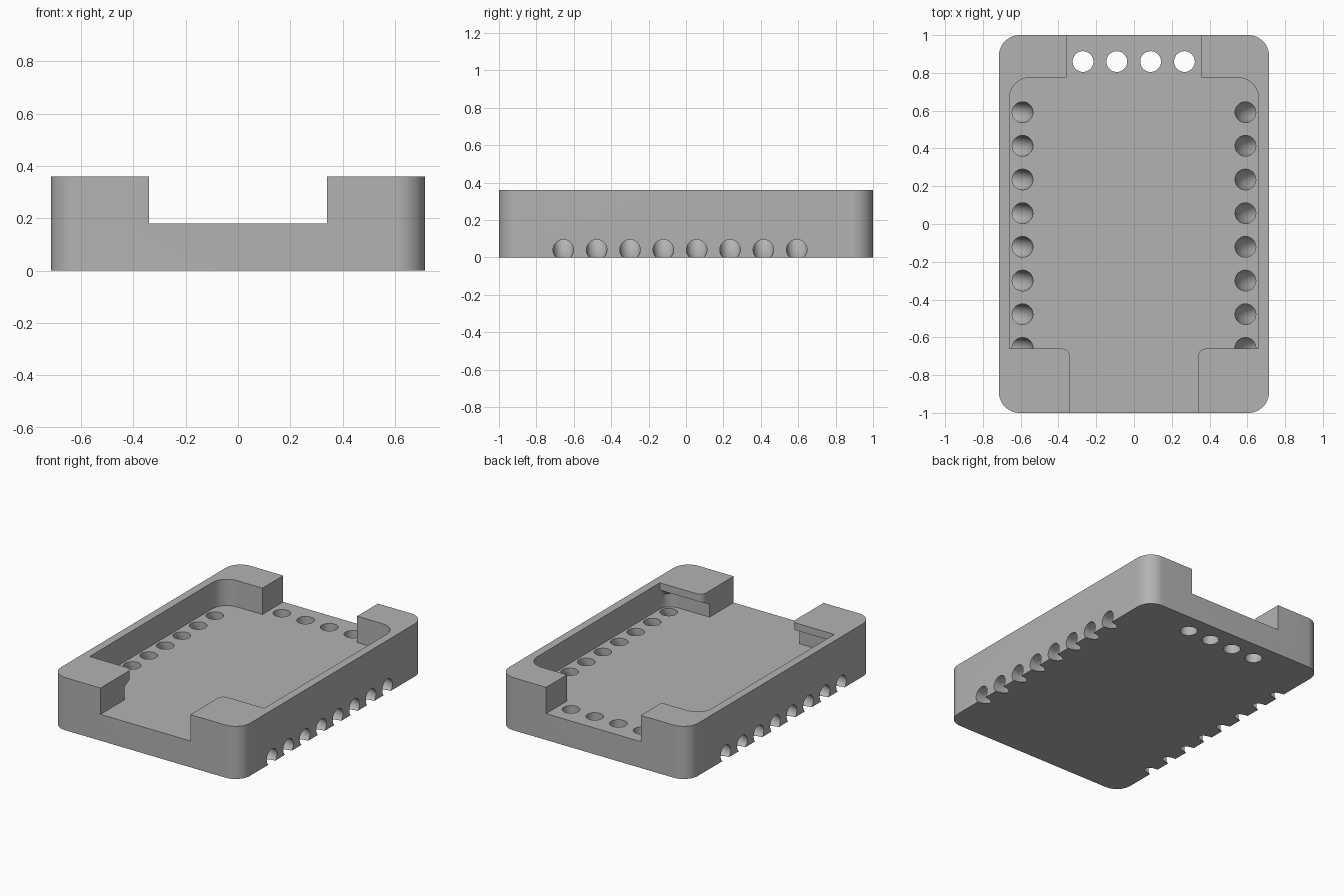
import bpy, bmesh, math
from mathutils import Vector

if "Cube" in bpy.data.objects:
    bpy.data.objects.remove(bpy.data.objects["Cube"])

FLOOR, TOP = 0.18, 0.36

grey = bpy.data.materials.new("plain grey")
grey.diffuse_color = (0.45, 0.45, 0.45, 1)
grey.use_nodes = True
grey.node_tree.nodes["Principled BSDF"].inputs["Base Color"].default_value = grey.diffuse_color


def arc(cx, cy, r, a0, a1, n=12):
    return [(cx + r * math.cos(math.radians(a0 + (a1 - a0) * i / n)),
             cy + r * math.sin(math.radians(a0 + (a1 - a0) * i / n))) for i in range(n + 1)]


def rounded_rect(x, y0, y1, r0, r1):
    """Plan outline, r0 rounds the front corners and r1 the back ones."""
    return (arc(x - r0, y0 + r0, r0, 270, 360) + arc(x - r1, y1 - r1, r1, 0, 90)
            + arc(-x + r1, y1 - r1, r1, 90, 180) + arc(-x + r0, y0 + r0, r0, 180, 270))


def loft(name, rings):
    """Closed solid through equally sized rings of points."""
    bm = bmesh.new()
    vs = [[bm.verts.new(p) for p in ring] for ring in rings]
    n = len(vs[0])
    for a, b in zip(vs, vs[1:]):
        for i in range(n):
            bm.faces.new((a[i], a[(i + 1) % n], b[(i + 1) % n], b[i]))
    bm.faces.new(vs[0][::-1])
    bm.faces.new(vs[-1])
    bmesh.ops.recalc_face_normals(bm, faces=bm.faces)
    me = bpy.data.meshes.new(name)
    bm.to_mesh(me)
    bm.free()
    ob = bpy.data.objects.new(name, me)
    bpy.context.collection.objects.link(ob)
    me.materials.append(grey)
    return ob


def prism(name, outline, z0, z1):
    return loft(name, [[(x, y, z) for x, y in outline] for z in (z0, z1)])


# Tray body with rounded upright corners
tray = prism("tray", rounded_rect(0.715, -1, 1, 0.11, 0.11), 0, TOP)

# Main pocket, reaching under two overhanging front lips
plan = rounded_rect(0.66, -0.74, 0.775, 0.08, 0.11)
lip = [(x, max(y, -0.66)) for x, y in plan]
pocket = loft("pocket_cutter", [[(x, y, z) for x, y in ring] for ring, z in
                                ((plan, FLOOR), (plan, 0.27), (lip, 0.31), (lip, 0.5))])

# Front notch with softened inner corners, and plain back notch
side = [(0.34, -1.1)] + arc(0.38, -0.70, 0.04, 180, 90, 8) + [(0.38, -0.55)]
front_notch = prism("front_notch_cutter", side + [(-x, y) for x, y in side[::-1]], FLOOR, 0.5)
back_notch = prism("back_notch_cutter",
                   [(-0.358, 0.6), (0.358, 0.6), (0.358, 1.1), (-0.358, 1.1)], FLOOR, 0.5)
cutters = [pocket, front_notch, back_notch]

# Row of straight holes through the back
for i in range(4):
    cutters.append(prism("back_hole_cutter",
                         arc(-0.27 + 0.179 * i, 0.86, 0.055, 0, 348.75, 31), -0.1, 0.3))

# Curved channels from the floor out through both sides
R, r = 0.13, 0.055
bend = [(0.59, 0.25, 180)] + [(0.59 + R + R * math.cos(math.radians(a)),
                               0.04 + R + R * math.sin(math.radians(a)), a)
                              for a in [180 + 7.5 * k for k in range(13)]] + [(0.8, 0.04, 270)]
for s in (-1, 1):
    for i in range(8):
        y = -0.656 + 0.1783 * i
        rings = []
        for px, pz, a in bend:
            a = math.radians(a)
            rings.append([(s * (px + r * math.cos(t) * math.cos(a)), y + r * math.sin(t),
                           pz + r * math.cos(t) * math.sin(a))
                          for t in [math.tau * k / 28 for k in range(28)]])
        cutters.append(loft("side_channel_cutter", rings))

# Cut everything out of the tray
for c in cutters:
    m = tray.modifiers.new("cut", 'BOOLEAN')
    m.operation, m.solver, m.object = 'DIFFERENCE', 'EXACT', c
dg = bpy.context.evaluated_depsgraph_get()
result = bpy.data.meshes.new_from_object(tray.evaluated_get(dg))
tray.modifiers.clear()
tray.data = result
for c in cutters:
    bpy.data.objects.remove(c)

# Smooth the curved walls, keep crisp edges
bpy.context.view_layer.objects.active = tray
tray.select_set(True)
bpy.ops.object.shade_smooth_by_angle(angle=math.radians(30))
